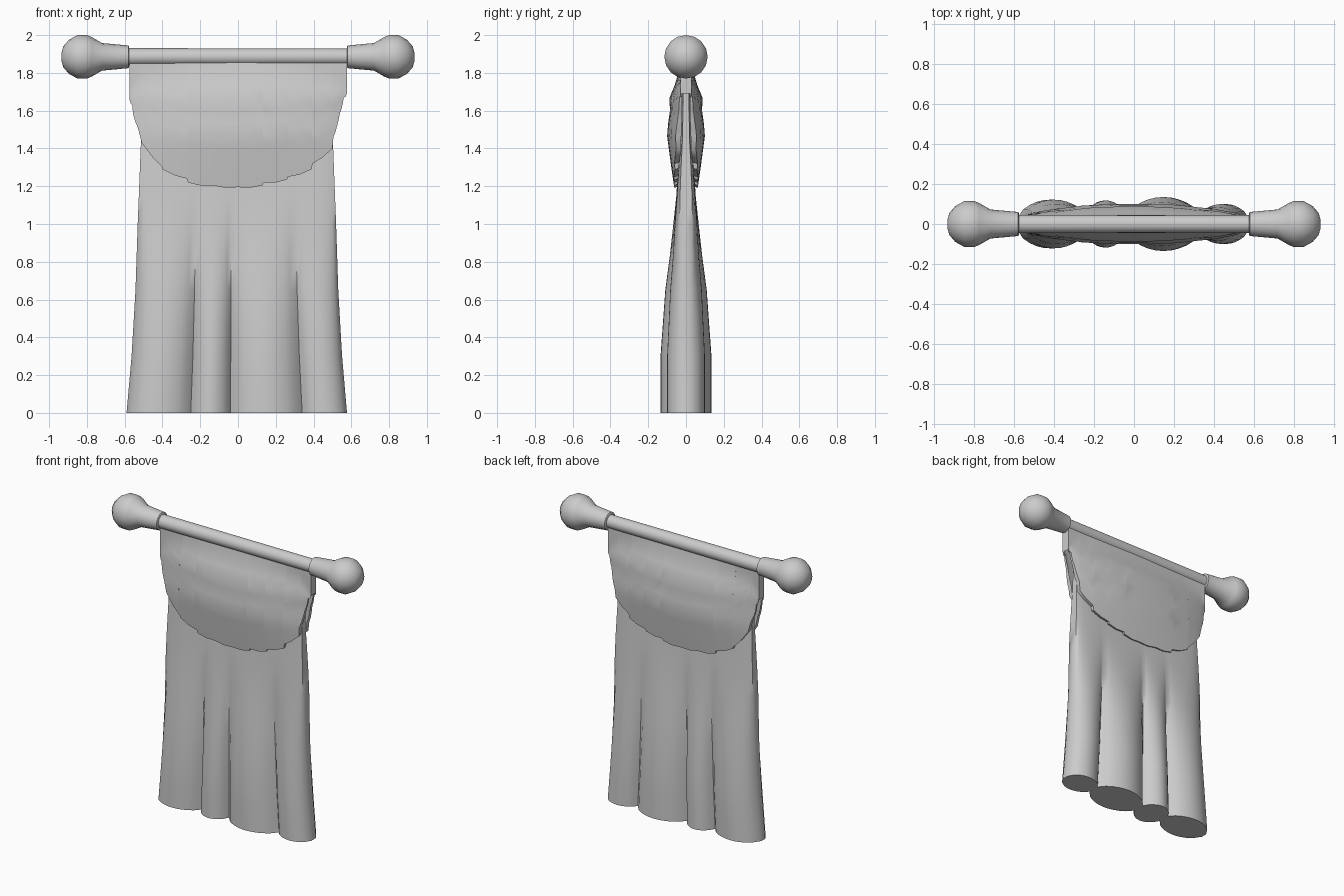
import bpy, bmesh, math

if "Cube" in bpy.data.objects:
    bpy.data.objects.remove(bpy.data.objects["Cube"])

ROD_Z = 1.885


def lerp(table, v):
    """Piecewise-linear lookup in a list of (key, value)."""
    for (a, fa), (b, fb) in zip(table, table[1:]):
        if v <= b:
            return fa + (fb - fa) * max(0, (v - a) / (b - a))
    return table[-1][1]


def finish(name, verts, faces, angle):
    mesh = bpy.data.meshes.new(name)
    mesh.from_pydata(verts, [], faces)
    bm = bmesh.new()
    bm.from_mesh(mesh)
    bmesh.ops.remove_doubles(bm, verts=bm.verts, dist=0.0005)
    bmesh.ops.recalc_face_normals(bm, faces=bm.faces)
    bm.to_mesh(mesh)
    bm.free()
    ob = bpy.data.objects.new(name, mesh)
    bpy.context.collection.objects.link(ob)
    bpy.ops.object.select_all(action='DESELECT')
    bpy.context.view_layer.objects.active = ob
    ob.select_set(True)
    bpy.ops.object.shade_smooth_by_angle(angle=math.radians(angle))
    return ob


def loft(name, rings, angle):
    """Skin closed rings of equal length and cap both ends."""
    n = len(rings[0])
    verts = [p for r in rings for p in r]
    faces = [(k*n + i, k*n + (i+1) % n, (k+1)*n + (i+1) % n, (k+1)*n + i)
             for k in range(len(rings) - 1) for i in range(n)]
    faces += [tuple(range(n)), tuple(range(len(verts) - n, len(verts)))]
    return finish(name, verts, faces, angle)


def lathe_x(name, profile, sides, angle):
    rings = [[(x, r * math.cos(2*math.pi*i/sides), ROD_Z + r * math.sin(2*math.pi*i/sides))
              for i in range(sides)] for x, r in profile]
    return loft(name, rings, angle)


# Rod and the two ball finials
lathe_x("rod", [(-0.6, 0.046), (0.6, 0.044)], 16, 40)
FINIAL = [(0.577, 0.055), (0.58, 0.06), (0.72, 0.073), (0.775, 0.105), (0.80, 0.115),
          (0.85, 0.115), (0.895, 0.09), (0.925, 0.055), (0.935, 0.02)]
for side, s in (("right", 1), ("left", -1)):
    lathe_x("finial_" + side, [(s*x, r) for x, r in FINIAL], 16, 50)

# Curtain: four closed folds that fade out into a thin slab at the top
EDGES = [-0.59, -0.25, -0.04, 0.34, 0.577]
AMPS = [0.122, 0.118, 0.135, 0.10]
SLAB = [(0, 0.04), (0.7, 0.045), (1.0, 0.055), (1.2, 0.05), (1.45, 0.03), (1.85, 0.02)]
FOLD = [(0, 1), (0.3, 1), (0.65, 0.72), (1.0, 0.15), (1.15, 0)]
WIDTH = [(0, 1), (0.3, 0.955), (0.65, 0.92), (1.0, 0.9), (1.45, 0.87), (1.85, 0.86)]
STEPS = 10


def curtain_side(z):
    pts = []
    for k in range(4):
        for i in range(STEPS + (k == 3)):
            s = i / STEPS
            x = EDGES[k] + (EDGES[k+1] - EDGES[k]) * s
            end = max(0, 1 - (abs(x) / 0.6) ** 6) ** 0.5
            base = lerp(SLAB, z) * (0.3 + 0.7 * end)
            bump = max(0, math.sin(math.pi * s)) ** 0.65
            y = base + (AMPS[k] - base) * bump * lerp(FOLD, z)
            pts.append((x * lerp(WIDTH, z), y))
    return pts


rings = []
for z in (0, 0.15, 0.3, 0.48, 0.65, 0.83, 1.0, 1.15, 1.3, 1.45, 1.85):
    side = curtain_side(z)
    rings.append([(x, -y, z) for x, y in side] + [(x, y, z) for x, y in reversed(side)])
loft("curtain", rings, 60)

# Valance: bulging half-round drape front and back, with a stepped ragged hem
SCALLOPS = [(-0.575, 1.66, -0.56, 1.63), (-0.555, 1.58, -0.53, 1.51),
            (-0.51, 1.43, -0.40, 1.30), (-0.40, 1.29, -0.27, 1.24),
            (-0.265, 1.22, -0.14, 1.205), (-0.135, 1.205, 0.0, 1.195),
            (0.0, 1.195, 0.13, 1.205), (0.135, 1.22, 0.26, 1.235),
            (0.265, 1.25, 0.39, 1.29), (0.395, 1.32, 0.50, 1.40),
            (0.505, 1.46, 0.53, 1.54), (0.54, 1.59, 0.555, 1.64),
            (0.56, 1.67, 0.577, 1.69)]
BULGE = [(1.19, 0.062), (1.3, 0.078), (1.48, 0.102), (1.6, 0.085), (1.67, 0.088),
         (1.77, 0.045), (1.87, 0.03)]
columns = []
for x0, z0, x1, z1 in SCALLOPS:
    for t in (0, 0.5, 1):
        columns.append((x0 + (x1 - x0) * t, z0 + (z1 - z0) * t - 0.008 * math.sin(math.pi * t)))
ROWS = 10
for name, s in (("valance_front", -1), ("valance_back", 1)):
    verts, faces = [], []
    for x, hem in columns:
        oval = math.sqrt(1 - (x / 0.61) ** 2)
        for r in range(ROWS + 1):
            z = 1.87 + (hem - 1.87) * r / ROWS
            y = max(lerp(BULGE, z) * oval, 0.028)
            verts.append((x, s * y, z))
        # hem tucks back in towards the curtain
        verts.append((x, s * max(0.02, 0.045 * oval), hem + 0.005))
    n = ROWS + 2
    for c in range(len(columns) - 1):
        faces += [(c*n + r, c*n + r + 1, (c+1)*n + r + 1, (c+1)*n + r) for r in range(n - 1)]
    # side walls close the ends onto the middle plane
    for c in (0, len(columns) - 1):
        m = len(verts)
        verts += [(verts[c*n + r][0], 0, verts[c*n + r][2]) for r in range(n)]
        faces += [(c*n + r, c*n + r + 1, m + r + 1, m + r) for r in range(n - 1)]
    finish(name, verts, faces, 50)
